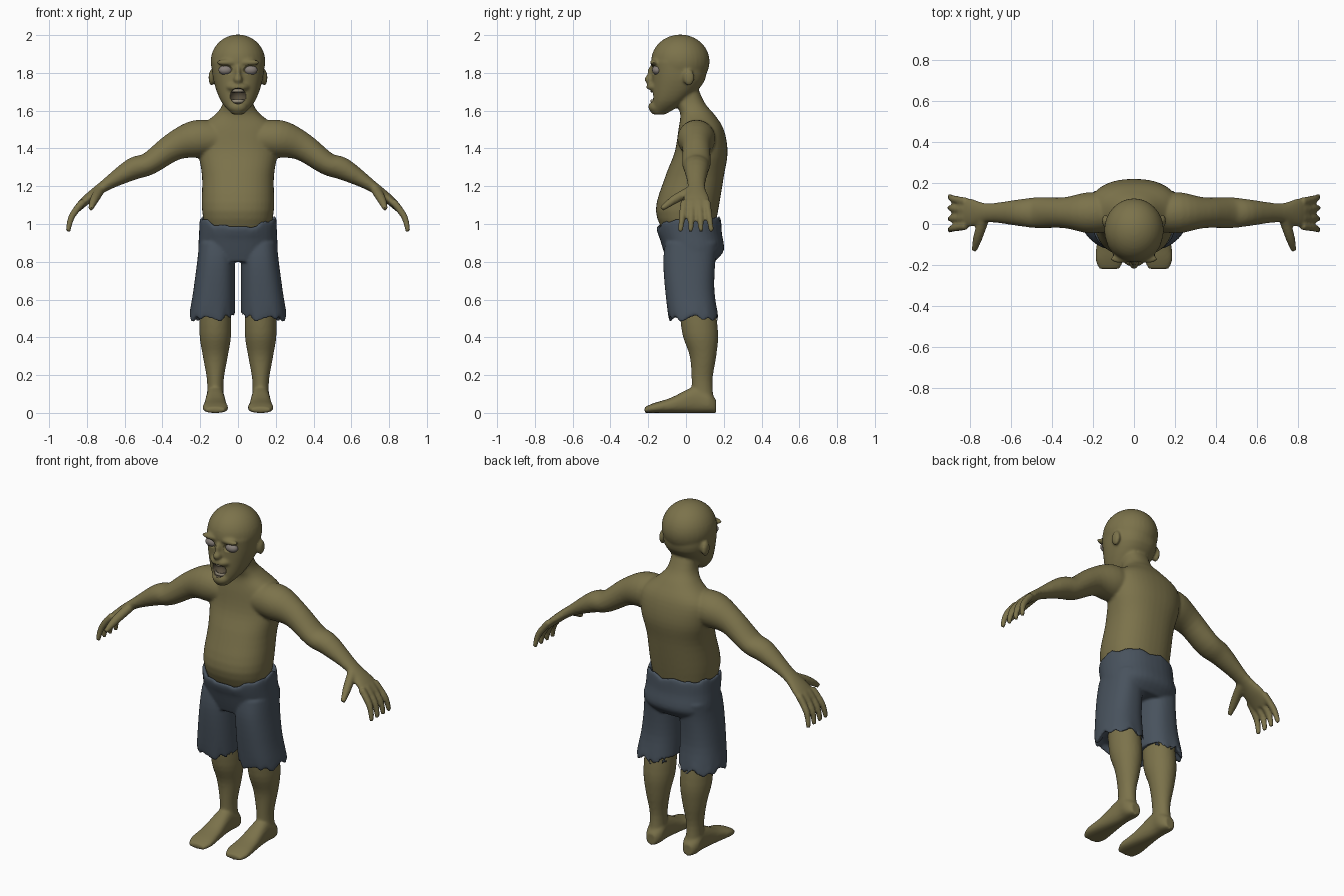
import bpy, bmesh
from math import sin, cos, pi
from mathutils import Vector, Matrix

old = bpy.data.objects.get("Cube")
if old:
    bpy.data.objects.remove(old, do_unlink=True)


def material(name, red, green, blue):
    colour = (red, green, blue, 1)
    mat = bpy.data.materials.new(name)
    mat.use_nodes = True
    mat.diffuse_color = colour
    shader = mat.node_tree.nodes["Principled BSDF"]
    shader.inputs["Base Color"].default_value = colour
    shader.inputs["Roughness"].default_value = .8
    return mat


skin = material("olive skin", .2, .17, .07)
cloth = material("blue grey cloth", .065, .085, .11)
eye_grey = material("clouded eye", .24, .21, .19)
mouth_dark = material("mouth inside", .1, .08, .05)
tooth = material("stained tooth", .3, .26, .19)

SIDEWAYS, BACKWARD, UP = Vector((1, 0, 0)), Vector((0, 1, 0)), Vector((0, 0, 1))


def resample(rows, steps=4):
    """Smooth Catmull-Rom curve through the section rows."""
    rows = [Vector(row) for row in rows]
    curve = []
    for i in range(len(rows) - 1):
        a, b, c = rows[max(i - 1, 0)], rows[i], rows[i + 1]
        d = rows[min(i + 2, len(rows) - 1)]
        for step in range(steps):
            t = step / steps
            curve.append(b + (c - a) * (t / 2)
                         + (a * 2 - b * 5 + c * 4 - d) * (t * t / 2)
                         + (b * 3 - a - c * 3 + d) * (t ** 3 / 2))
    return curve + [rows[-1]]


def loft(bm, rows, side, axis=None, flip=1, power=2, edge=None, sides=40):
    """Skin sections given as (x, y, z, radius along side, other radius)."""
    rows = resample(rows)
    rings = []
    for i, row in enumerate(rows):
        before, after = rows[max(i - 1, 0)], rows[min(i + 1, len(rows) - 1)]
        along = (axis or Vector((after - before)[:3])).normalized()
        across = (side - along * side.dot(along)).normalized()
        other = along.cross(across)
        ring = []
        for k in range(sides):
            angle = 2 * pi * k / sides
            u, v = [(1 if q > 0 else -1) * abs(q) ** (2 / power)
                    for q in (cos(angle), sin(angle))]
            point = Vector(row[:3]) + across * u * row[3] + other * v * row[4]
            if edge:
                point.z += edge(angle, row[2])
            point.x *= flip
            ring.append(bm.verts.new(point))
        rings.append(ring)
    for low, high in zip(rings, rings[1:]):
        for k in range(sides):
            nxt = (k + 1) % sides
            bm.faces.new((low[k], low[nxt], high[nxt], high[k]))
    bm.faces.new(rings[0][::-1])
    bm.faces.new(rings[-1])


def upright(bm, rows, offset=lambda half: 0, **options):
    """Loft along z from rows of (z, front, back, half width)."""
    sections = [(offset(half), (front + back) / 2, z, half, (back - front) / 2)
                for z, front, back, half in rows]
    loft(bm, sections, SIDEWAYS, UP, **options)


def ball(bm, centre, radii, mat=0):
    place = Matrix.Translation(centre) @ Matrix.Diagonal((*radii, 1))
    made = bmesh.ops.create_uvsphere(bm, u_segments=32, v_segments=20, radius=1, matrix=place)
    for face in {f for vert in made["verts"] for f in vert.link_faces}:
        face.material_index = mat


def finish(name, bm, materials, soften=0):
    """Make the object; when soften is set, fuse its parts and smooth the joins."""
    bmesh.ops.recalc_face_normals(bm, faces=bm.faces)
    for face in bm.faces:
        face.smooth = True
    mesh = bpy.data.meshes.new(name)
    bm.to_mesh(mesh)
    bm.free()
    for mat in materials:
        mesh.materials.append(mat)
    ob = bpy.data.objects.new(name, mesh)
    bpy.context.scene.collection.objects.link(ob)
    if soften:
        fuse = ob.modifiers.new("Fuse", "REMESH")
        fuse.mode, fuse.voxel_size, fuse.use_smooth_shade = "VOXEL", .008, True
        smooth = ob.modifiers.new("Soften", "SMOOTH")
        smooth.factor, smooth.iterations = .5, soften
    return ob


# Torso and neck
bm = bmesh.new()
upright(bm, [(.92, -.1, .14, .16), (1.07, -.16, .17, .19), (1.25, -.11, .2, .19),
             (1.38, -.06, .22, .21), (1.5, -.04, .2, .21), (1.58, -.03, .15, .12),
             (1.64, -.05, .1, .08), (1.75, -.05, .05, .07)], power=2.3)

# Skull, jaw, lips, chin and nose
ball(bm, (0, -.03, 1.86), (.145, .155, .143))
upright(bm, [(1.58, -.18, -.11, .03), (1.65, -.18, 0, .09), (1.76, -.18, .1, .13),
             (1.86, -.18, .1, .14)], power=2.3)
ball(bm, (0, -.15, 1.725), (.065, .06, .03))
ball(bm, (0, -.16, 1.62), (.05, .04, .035))
ball(bm, (0, -.19, 1.765), (.024, .03, .024))
ball(bm, (0, -.18, 1.8), (.015, .025, .04))

for s in (1, -1):
    # Brow and ear
    ball(bm, (s * .06, -.17, 1.855), (.055, .022, .016))
    ball(bm, (s * .14, .015, 1.775), (.016, .03, .043))
    # Arm and palm, given as x, z, depth radius and height radius
    arm = [(.1, 1.45, .09, .09), (.22, 1.45, .1, .1), (.34, 1.41, .075, .075),
           (.47, 1.32, .075, .06), (.56, 1.29, .065, .058), (.71, 1.2, .046, .03),
           (.8, 1.13, .07, .025), (.85, 1.08, .07, .018)]
    loft(bm, [(x, .055, z, deep, high) for x, z, deep, high in arm], BACKWARD, flip=s)
    # Fingers spread evenly from the palm
    for i in range(4):
        base, tip = .04 * i - .01, .055 * i - .03
        loft(bm, [(.82, base, 1.12, .02, .02), (.88, (base + tip) / 2, 1.04, .018, .018),
                  (.9, tip, .96, .013, .013)], BACKWARD, flip=s, sides=16)
    # Thumb
    loft(bm, [(.73, .03, 1.18, .026, .026), (.76, -.06, 1.13, .024, .024),
              (.78, -.13, 1.08, .014, .014)], SIDEWAYS, flip=s, sides=16)
    # Lower leg
    upright(bm, [(.6, -.04, .15, .08), (.42, -.02, .17, .084), (.3, .02, .16, .066),
                 (.17, .03, .14, .044), (.05, .03, .15, .045)], lambda half: .12, flip=s)
    # Foot resting on the ground, given as y, half width and half height
    foot = [(.16, .03, .035), (.12, .05, .055), (.05, .048, .07), (-.08, .06, .04),
            (-.17, .068, .026), (-.22, .05, .015)]
    loft(bm, [(.12, y, high, half, high) for y, half, high in foot],
         SIDEWAYS, -BACKWARD, flip=s, power=2.4)
body = finish("body", bm, [skin, mouth_dark], soften=6)

# Cutter for the open mouth and the eye sockets
bm = bmesh.new()
ball(bm, (0, -.2, 1.677), (.048, .06, .042), 1)
for s in (1, -1):
    ball(bm, (s * .066, -.19, 1.815), (.042, .034, .03))
cutter = finish("face_cutter", bm, [skin, mouth_dark])
cutter.hide_render = True
cutter.display_type = "WIRE"
cutter.hide_set(True)
openings = body.modifiers.new("Face openings", "BOOLEAN")
openings.operation, openings.solver, openings.object = "DIFFERENCE", "EXACT", cutter

# Eyes
for s, label in ((1, "left"), (-1, "right")):
    bm = bmesh.new()
    ball(bm, (s * .066, -.152, 1.815), (.037, .027, .026))
    finish(label + "_eye", bm, [eye_grey])

# Teeth along a shallow arch
for name, height in (("upper_teeth", 1.706), ("lower_teeth", 1.65)):
    bm = bmesh.new()
    arch = [(.035 * sin(a), -.15 - .033 * cos(a)) for a in (-1.3, -.6, 0, .6, 1.3)]
    loft(bm, [(x, y, height, .009, .006) for x, y in arch], UP, sides=12)
    finish(name, bm, [tooth])


# Ragged shorts: the waist dips under the belly and the hems are torn
def waist_edge(angle, z):
    dip = -.045 * max(0, -sin(angle)) ** 2
    ragged = .006 * (sin(7 * angle + 1) + sin(12 * angle))
    return (dip + ragged) * max(0, min(1, (z - .92) * 10))


def hem_edge(angle, z):
    ragged = .009 * (sin(5 * angle + 1) + sin(9 * angle + 2) + sin(14 * angle) / 2)
    return ragged * max(0, min(1, (.58 - z) * 15))


bm = bmesh.new()
upright(bm, [(.98, -.12, .15, .17), (1.03, -.14, .17, .19), (1.02, -.155, .185, .203),
             (.95, -.145, .19, .206), (.86, -.12, .2, .21), (.8, -.1, .15, .2)],
        power=2.3, edge=waist_edge)
for s in (1, -1):
    # Shorts leg with a folded hem; its inner side stays next to the gap
    upright(bm, [(.9, -.11, .17, .095), (.8, -.12, .155, .1), (.65, -.11, .15, .11),
                 (.5, -.09, .17, .12), (.53, -.07, .15, .1)],
            lambda half: half + .016, flip=s, power=2.4, edge=hem_edge, sides=64)
finish("shorts", bm, [cloth], soften=3)
